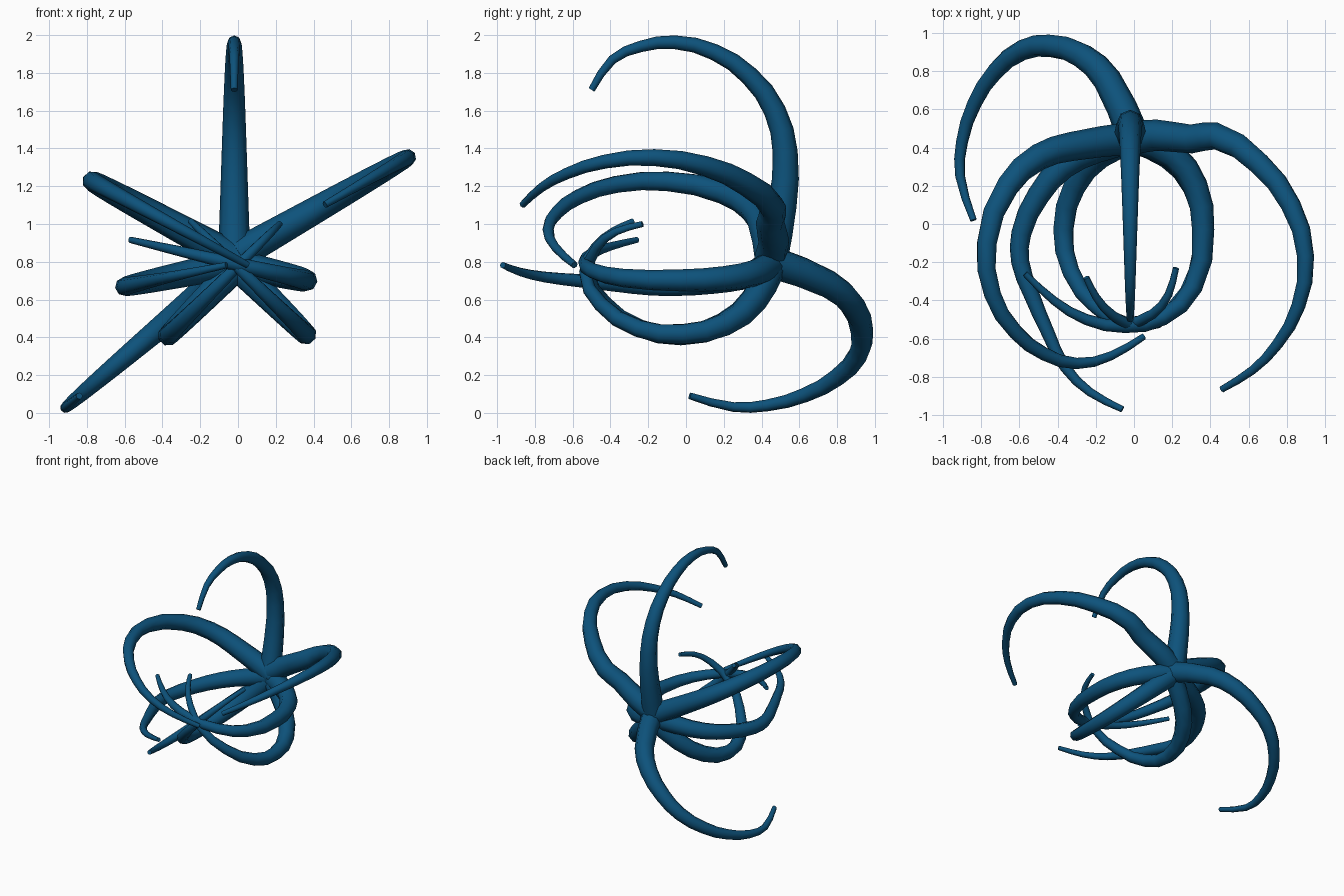
import bpy
from mathutils import Vector

cube = bpy.data.objects.get("Cube")
if cube:
    bpy.data.objects.remove(cube, do_unlink=True)

# Single colour for the whole model
blue = bpy.data.materials.new("deep_blue")
blue.use_nodes = True
colour = (0.004, 0.085, 0.2, 1)
blue.diffuse_color = colour
blue.node_tree.nodes["Principled BSDF"].inputs["Base Color"].default_value = colour

ROOT_Y = 0.45
OUTER_RADIUS = 0.086
INNER_RADIUS = 0.079
TIP_RATIO = 0.21


def finish(obj):
    """Give the object its colour and smooth shading."""
    obj.data.materials.clear()
    obj.data.materials.append(blue)
    bpy.ops.object.shade_smooth_by_angle(angle=0.9)


def tentacle(name, radius, root_z, direction, path, x_offset=0):
    """Tapered tube lying in a tilted plane; path holds (outward, y) pairs."""
    dx, dz = direction
    points = [Vector((x_offset + u * dx, y, root_z + u * dz))
              for u, y in [(0, ROOT_Y)] + path]
    travelled = [0]
    for previous, current in zip(points, points[1:]):
        travelled.append(travelled[-1] + (current - previous).length)

    curve = bpy.data.curves.new(name, "CURVE")
    curve.dimensions = "3D"
    curve.bevel_depth = radius
    curve.bevel_resolution = 2
    curve.resolution_u = 2
    curve.use_fill_caps = True
    spline = curve.splines.new("BEZIER")
    spline.bezier_points.add(len(points) - 1)
    for knot, position, distance in zip(spline.bezier_points, points, travelled):
        knot.co = position
        knot.handle_left_type = knot.handle_right_type = "AUTO"
        knot.radius = 1 - (1 - TIP_RATIO) * distance / travelled[-1]

    obj = bpy.data.objects.new(name, curve)
    bpy.context.collection.objects.link(obj)
    bpy.ops.object.select_all(action="DESELECT")
    obj.select_set(True)
    bpy.context.view_layer.objects.active = obj
    bpy.ops.object.convert(target="MESH")
    finish(bpy.context.view_layer.objects.active)


# Joint where all tentacles meet
bpy.ops.mesh.primitive_uv_sphere_add(segments=12, ring_count=8, radius=OUTER_RADIUS,
                                     location=(0, ROOT_Y, 0.81))
hub = bpy.context.object
hub.name = "root_joint"
finish(hub)

# Large outer tentacles
tentacle("top_tentacle", OUTER_RADIUS, 0.8, (0, 1),
         [(.3, .51), (.58, .525), (.8, .47), (.985, .335), (1.11, .15),
          (1.162, -.06), (1.14, -.24), (1.07, -.39), (.91, -.5)], x_offset=-0.02)
tentacle("upper_left_tentacle", OUTER_RADIUS, 0.84, (1, 0.57),
         [(.12, .465), (.3, .445), (.43, .46), (.65, .32), (.82, .1), (.898, -.17),
          (.86, -.43), (.75, -.63), (.62, -.765), (.46, -.865)])
tentacle("upper_right_tentacle", OUTER_RADIUS, 0.81, (-1, 0.54),
         [(.33, .405), (.5, .35), (.66, .2), (.77, -.1), (.74, -.37),
          (.62, -.565), (.47, -.68), (.3, -.73), (.12, -.69), (-.05, -.59)])
tentacle("lower_right_tentacle", OUTER_RADIUS, 0.8, (-1, -0.845),
         [(.14, .755), (.27, .88), (.44, .932), (.585, .91), (.725, .8),
          (.835, .63), (.9, .43), (.91, .25), (.84, .02)])

# Inner tentacles curling round to the front
tentacle("side_right_tentacle", INNER_RADIUS, 0.795, (-1, -0.21),
         [(.2, .39), (.37, .3), (.5, .15), (.59, -.05), (.595, -.2),
          (.54, -.36), (.45, -.57), (.36, -.75), (.23, -.88), (.06, -.97)])
tentacle("side_left_tentacle", INNER_RADIUS, 0.785, (1, -0.23),
         [(.2, .36), (.32, .2), (.362, -.03), (.31, -.33), (.15, -.49),
          (-.05, -.535), (-.25, -.5), (-.42, -.4), (-.57, -.26)])
tentacle("low_left_tentacle", INNER_RADIUS, 0.77, (1, -0.98),
         [(.18, .36), (.31, .2), (.36, -.02), (.33, -.25), (.2, -.45),
          (.03, -.535), (-.11, -.48), (-.2, -.38), (-.25, -.28)])
tentacle("low_right_tentacle", INNER_RADIUS, 0.78, (-1, -1),
         [(.18, .36), (.31, .2), (.37, -.03), (.33, -.25), (.2, -.43),
          (.05, -.515), (-.1, -.47), (-.18, -.37), (-.22, -.23)])
